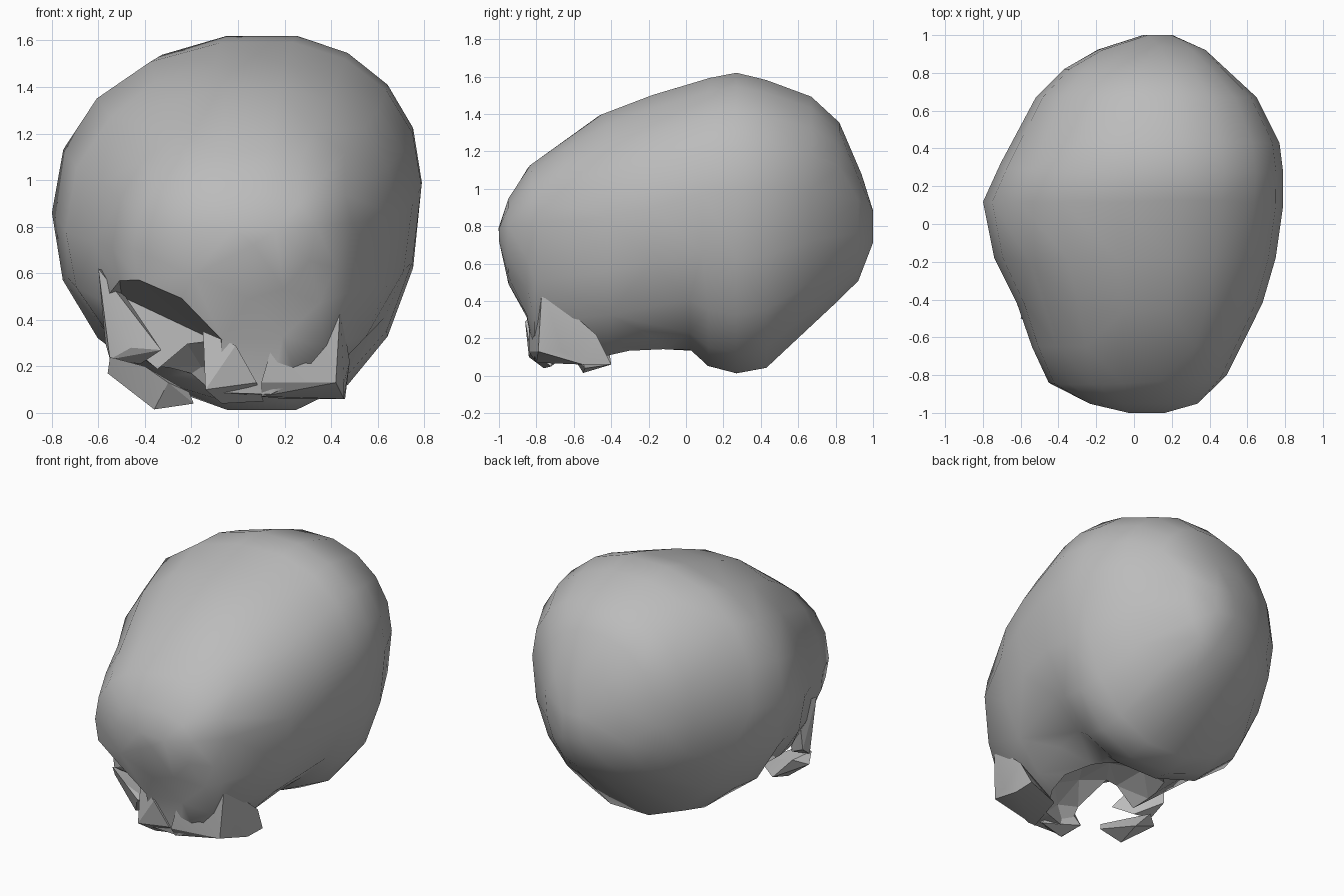
import bpy, bmesh, math
from mathutils import Vector

bone = bpy.data.materials.new("grey bone")
bone.diffuse_color = (0.5, 0.5, 0.5, 1)


def make(name, bm, angle=35):
    bmesh.ops.recalc_face_normals(bm, faces=bm.faces)
    me = bpy.data.meshes.new(name)
    bm.to_mesh(me)
    bm.free()
    ob = bpy.data.objects.new(name, me)
    bpy.context.collection.objects.link(ob)
    me.materials.append(bone)
    return ob


def smooth(ob, angle):
    bpy.ops.object.select_all(action='DESELECT')
    ob.select_set(True)
    bpy.context.view_layer.objects.active = ob
    bpy.ops.object.shade_smooth_by_angle(angle=math.radians(angle))


def hull(name, pts):
    bm = bmesh.new()
    for p in pts:
        bm.verts.new(p)
    r = bmesh.ops.convex_hull(bm, input=bm.verts)
    bmesh.ops.delete(bm, geom=[v for v in r["geom_interior"]
                               if isinstance(v, bmesh.types.BMVert)], context='VERTS')
    return make(name, bm)


# Cranium: lopsided oval rings lofted from the forehead to the back
# y, left x, right x, middle x, bottom z, side z, top z
rings = [
    (-1.00, -0.03, 0.16, 0.06, 0.73, 0.77, 0.81),
    (-0.95, -0.24, 0.34, 0.04, 0.50, 0.75, 0.95),
    (-0.85, -0.44, 0.44, 0.03, 0.30, 0.77, 1.11),
    (-0.81, -0.47, 0.48, 0.06, 0.07, 0.76, 1.15),
    (-0.65, -0.54, 0.57, 0.06, 0.06, 0.77, 1.27),
    (-0.42, -0.62, 0.68, 0.06, 0.06, 0.79, 1.42),
    (-0.18, -0.74, 0.75, 0.07, 0.12, 0.84, 1.51),
    (0.02, -0.78, 0.78, 0.08, 0.13, 0.90, 1.57),
    (0.12, -0.80, 0.79, 0.10, 0.04, 0.92, 1.60),
    (0.27, -0.73, 0.79, 0.12, 0.00, 0.93, 1.63),
    (0.43, -0.65, 0.77, 0.12, 0.03, 0.94, 1.59),
    (0.67, -0.52, 0.65, 0.12, 0.26, 0.94, 1.50),
    (0.82, -0.37, 0.49, 0.12, 0.40, 0.92, 1.36),
    (0.92, -0.20, 0.38, 0.13, 0.51, 0.87, 1.12),
    (1.00, 0.04, 0.22, 0.14, 0.70, 0.77, 0.90),
]
N = 18
bm = bmesh.new()
loops = []
for y, xl, xr, xm, zb, zs, zt in rings:
    loop = []
    for i in range(N):
        a = 2 * math.pi * i / N
        c, s = math.cos(a), math.sin(a)
        cx = math.copysign(abs(c) ** 0.93, c)
        sz = math.copysign(abs(s) ** 0.93, s)
        x = xm + cx * ((xr - xm) if c > 0 else (xm - xl))
        side = zs + 0.06 * c * min(1, (zt - zb))
        z = side + sz * ((zt - side) if s > 0 else (side - zb))
        loop.append(bm.verts.new((x, y, z)))
    loops.append(loop)
for a, b in zip(loops, loops[1:]):
    for i in range(N):
        bm.faces.new((a[i], a[(i + 1) % N], b[(i + 1) % N], b[i]))
bm.faces.new(loops[0])
bm.faces.new(loops[-1])
cranium = make("cranium", bm)

# Broken eye opening on the left of the face
socket = hull("socket_cutter", [
    (-0.52, -1.1, 0.68), (-0.40, -1.1, 0.61), (-0.30, -1.1, 0.57), (-0.03, -1.1, 0.31),
    (-0.10, -1.1, -0.1), (-0.9, -1.1, -0.1), (-0.9, -1.1, 0.50),
    (-0.50, -0.42, 0.50), (-0.36, -0.42, 0.40), (-0.14, -0.42, 0.33),
    (-0.12, -0.42, -0.1), (-0.85, -0.42, -0.1), (-0.85, -0.42, 0.40)])

# Hollow under the base
bm = bmesh.new()
bmesh.ops.create_icosphere(bm, subdivisions=2, radius=1)
for v in bm.verts:
    v.co = Vector((-0.06 + 0.37 * v.co.x, -0.30 + 0.42 * v.co.y, 0.04 + 0.30 * v.co.z))
hollow = make("hollow_cutter", bm)

for cutter in (socket, hollow):
    cutter.hide_render = True
    cutter.hide_set(True)
    m = cranium.modifiers.new("cut", 'BOOLEAN')
    m.object = cutter
    m.operation = 'DIFFERENCE'
    m.solver = 'EXACT'

# Coarse facets
m = cranium.modifiers.new("facets", 'DECIMATE')
m.ratio = 0.6
smooth(cranium, 38)

# Strut from the brow down to the cheek
strut = hull("cheek_strut", [
    (-0.60, -0.50, 0.62), (-0.55, -0.38, 0.60), (-0.46, -0.56, 0.28),
    (-0.55, -0.50, 0.23), (-0.57, -0.40, 0.30), (-0.33, -0.60, 0.27), (-0.42, -0.50, 0.21)])
# Broken cheek bone
cheek = hull("cheek_bone", [
    (-0.55, -0.52, 0.24), (-0.56, -0.48, 0.17), (-0.36, -0.55, 0.015), (-0.19, -0.54, 0.04),
    (-0.21, -0.56, 0.09), (-0.30, -0.62, 0.13), (-0.40, -0.60, 0.20), (-0.35, -0.40, 0.06),
    (-0.48, -0.42, 0.20)])
# Nose stub
nose = hull("nose_stub", [
    (-0.15, -0.80, 0.35), (-0.01, -0.86, 0.29), (-0.14, -0.84, 0.10), (-0.07, -0.76, 0.04),
    (0.08, -0.83, 0.13), (0.11, -0.72, 0.05), (-0.14, -0.66, 0.10), (0.0, -0.68, 0.25)])
# Right jaw corner
jaw = hull("jaw_corner", [
    (0.44, -0.77, 0.47), (0.42, -0.79, 0.13), (0.455, -0.66, 0.13), (0.455, -0.55, 0.06),
    (0.46, -0.40, 0.06), (0.10, -0.80, 0.07), (0.10, -0.84, 0.13), (0.48, -0.48, 0.22),
    (0.20, -0.50, 0.06), (0.15, -0.84, 0.30)])
for ob in (strut, cheek, nose, jaw):
    smooth(ob, 20)
